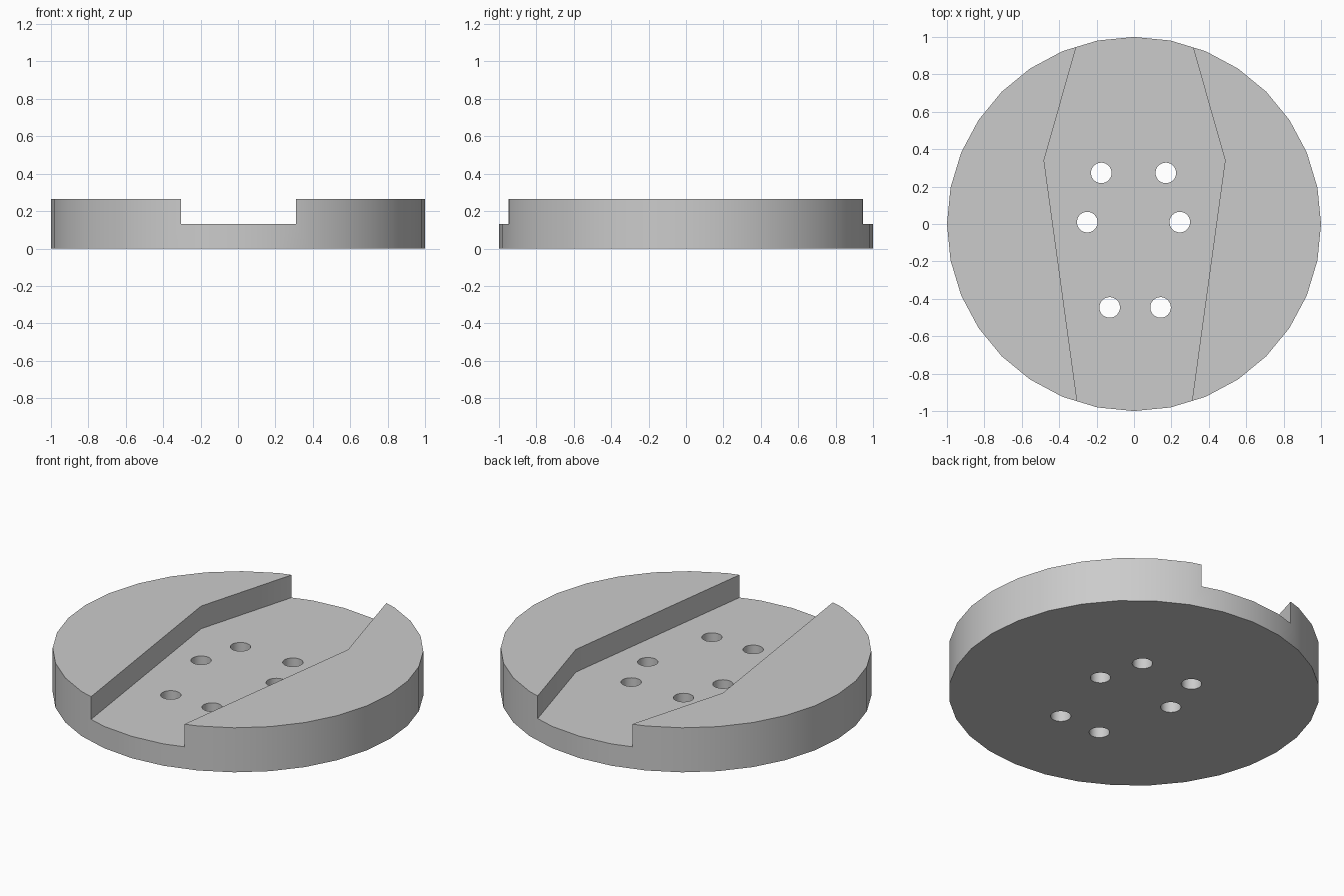
import bpy
import bmesh
import math

cube = bpy.data.objects.get("Cube")
if cube:
    bpy.data.objects.remove(cube, do_unlink=True)

HEIGHT = 0.265
FLOOR = 0.13

grey = bpy.data.materials.new("plain grey")
grey.use_nodes = True
colour = (0.6, 0.6, 0.6, 1)
grey.diffuse_color = colour
grey.node_tree.nodes["Principled BSDF"].inputs["Base Color"].default_value = colour


def circle(radius, sides, cx=0, cy=0):
    steps = [math.tau * i / sides for i in range(sides)]
    return [(cx + radius * math.cos(a), cy + radius * math.sin(a)) for a in steps]


def prism(name, outlines, bottom, top):
    """Extrude flat outlines straight up into closed solids."""
    bm = bmesh.new()
    for outline in outlines:
        face = bm.faces.new([bm.verts.new((x, y, bottom)) for x, y in outline])
        solid = bmesh.ops.extrude_face_region(bm, geom=[face], use_keep_orig=True)
        raised = [v for v in solid["geom"] if isinstance(v, bmesh.types.BMVert)]
        bmesh.ops.translate(bm, verts=raised, vec=(0, 0, top - bottom))
    bmesh.ops.recalc_face_normals(bm, faces=bm.faces)
    mesh = bpy.data.meshes.new(name)
    bm.to_mesh(mesh)
    bm.free()
    mesh.materials.append(grey)
    obj = bpy.data.objects.new(name, mesh)
    bpy.context.collection.objects.link(obj)
    return obj


# Round plate
plate = prism("round_plate", [circle(1, 32)], 0, HEIGHT)

# Channel that widens toward the back, running past both rims
half = [(0.272, -1.2), (0.484, 0.34), (0.24, 1.2)]
outline = [(x + 0.003, y) for x, y in half] + [(0.003 - x, y) for x, y in reversed(half)]
channel = prism("channel_cutter", [outline], FLOOR, HEIGHT + 0.2)

# Six through holes
centres = [(-0.175, 0.273), (0.17, 0.273), (-0.25, 0.01),
           (0.245, 0.01), (-0.13, -0.446), (0.142, -0.446)]
holes = prism("hole_cutter", [circle(0.055, 32, x, y) for x, y in centres], -0.1, HEIGHT + 0.1)

# Cut both into the plate
bpy.ops.object.select_all(action="DESELECT")
bpy.context.view_layer.objects.active = plate
plate.select_set(True)
for cutter in (channel, holes):
    cutter.hide_render = True
    cut = plate.modifiers.new(cutter.name, "BOOLEAN")
    cut.operation = "DIFFERENCE"
    cut.solver = "EXACT"
    cut.object = cutter
    bpy.ops.object.modifier_apply(modifier=cut.name)
    bpy.data.objects.remove(cutter, do_unlink=True)

bpy.ops.object.shade_smooth_by_angle(angle=math.radians(30))
